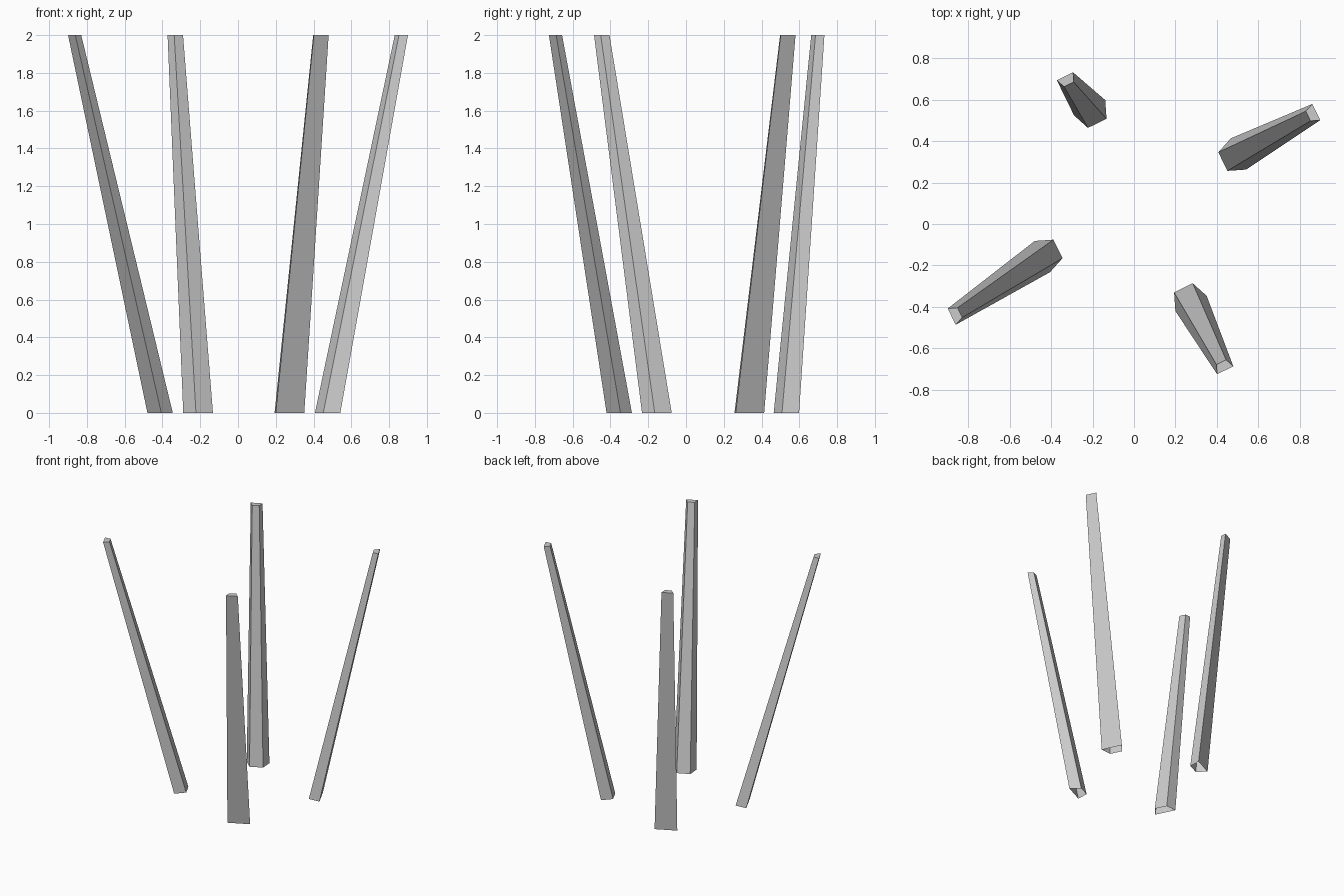
import bpy, bmesh
from math import radians
from mathutils import Matrix, Vector

if "Cube" in bpy.data.objects:
    bpy.data.objects.remove(bpy.data.objects["Cube"])

# Trapezoid cross-section: x points outward, wide side on the outside
SECTION = [(0.042, -0.084), (0.042, 0.084), (-0.042, 0.05), (-0.042, -0.05)]
HEIGHT = 2.0
TOP_SCALE = 0.52


def tapered_leg(name, foot, head, angle):
    """Splayed, tapered leg: closed on top, open underneath."""
    turn = Matrix.Rotation(radians(angle), 3, 'Z')
    bm = bmesh.new()

    def ring(centre, z, scale):
        return [bm.verts.new(turn @ Vector((x * scale, y * scale, 0)) + Vector((*centre, z)))
                for x, y in SECTION]

    low, high = ring(foot, 0, 1), ring(head, HEIGHT, TOP_SCALE)
    for i in range(4):
        j = (i + 1) % 4
        bm.faces.new((low[i], low[j], high[j], high[i]))
    bm.faces.new(high)
    mesh = bpy.data.meshes.new(name)
    bm.to_mesh(mesh)
    bm.free()
    bpy.context.collection.objects.link(bpy.data.objects.new(name, mesh))


# Four legs, a quarter turn apart
tapered_leg("left_leg", (-0.405, -0.139), (-0.861, -0.438), 206)
tapered_leg("front_leg", (0.257, -0.346), (0.431, -0.687), 296)
tapered_leg("right_leg", (0.467, 0.320), (0.861, 0.531), 26)
tapered_leg("back_leg", (-0.196, 0.524), (-0.324, 0.694), 116)
